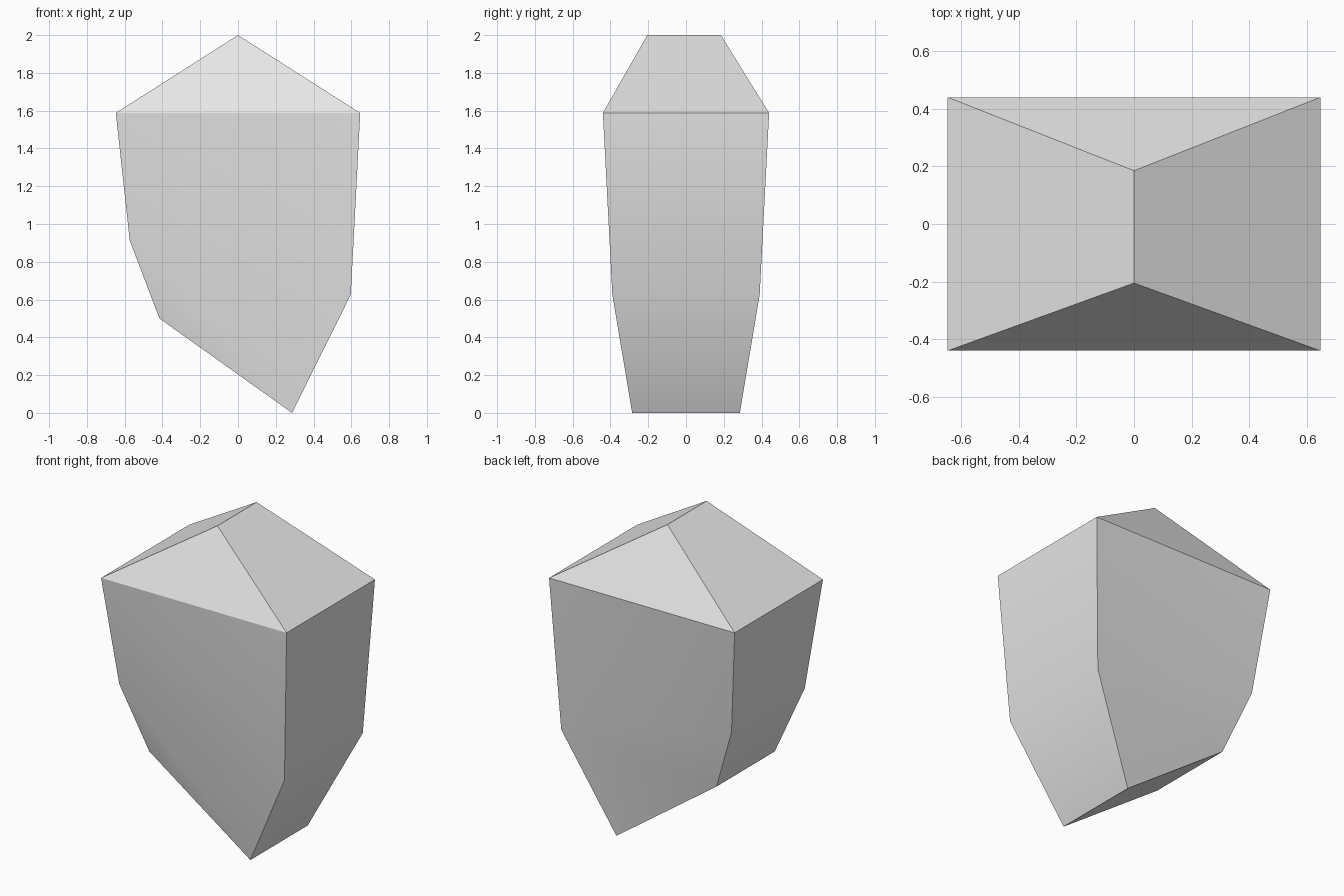
import bpy, bmesh, math

cube = bpy.data.objects.get("Cube")
if cube:
    bpy.data.objects.remove(cube, do_unlink=True)

# Single plain stone colour
stone = bpy.data.materials.new("light_grey_stone")
stone.use_nodes = True
stone.diffuse_color = (0.8, 0.8, 0.8, 1)
stone.node_tree.nodes["Principled BSDF"].inputs["Base Color"].default_value = (0.8, 0.8, 0.8, 1)

# Outline of the front wall: x, half depth, z, from upper right side round to upper left side
outline = [
    (-0.647, 0.44, 1.588),   # 0 shoulder
    (-0.573, 0.365, 0.912),  # 1
    (-0.416, 0.29, 0.50),    # 2
    (0.286, 0.285, 0.0),     # 3 foot
    (0.597, 0.39, 0.626),    # 4
    (0.647, 0.44, 1.588),    # 5 shoulder
]

bm = bmesh.new()
front = [bm.verts.new((x, -d, z)) for x, d, z in outline]
back = [bm.verts.new((x, d, z)) for x, d, z in outline]
ridge_front = bm.verts.new((0, -0.205, 2))
ridge_back = bm.verts.new((0, 0.185, 2))

# Front and back walls, slightly faceted
for ring, facets in ((front, ("045", "014", "134", "123")),
                     (back, ("015", "145", "124", "234"))):
    for facet in facets:
        bm.faces.new([ring[int(i)] for i in facet])

# Side walls and underside
for i in range(len(outline) - 1):
    upper, lower = (i, i + 1) if outline[i][2] > outline[i + 1][2] else (i + 1, i)
    bm.faces.new((front[upper], back[upper], back[lower]))
    bm.faces.new((front[upper], back[lower], front[lower]))

# Hipped top
for ring, tip in ((front, ridge_front), (back, ridge_back)):
    bm.faces.new((ring[0], ring[-1], tip))
for i in (0, -1):
    bm.faces.new((front[i], back[i], ridge_back, ridge_front))

bmesh.ops.recalc_face_normals(bm, faces=bm.faces[:])
mesh = bpy.data.meshes.new("faceted_stone")
bm.to_mesh(mesh)
bm.free()
mesh.materials.append(stone)

rock = bpy.data.objects.new("faceted_stone", mesh)
bpy.context.collection.objects.link(rock)
bpy.ops.object.select_all(action="DESELECT")
rock.select_set(True)
bpy.context.view_layer.objects.active = rock
bpy.ops.object.shade_smooth_by_angle(angle=math.radians(30))
